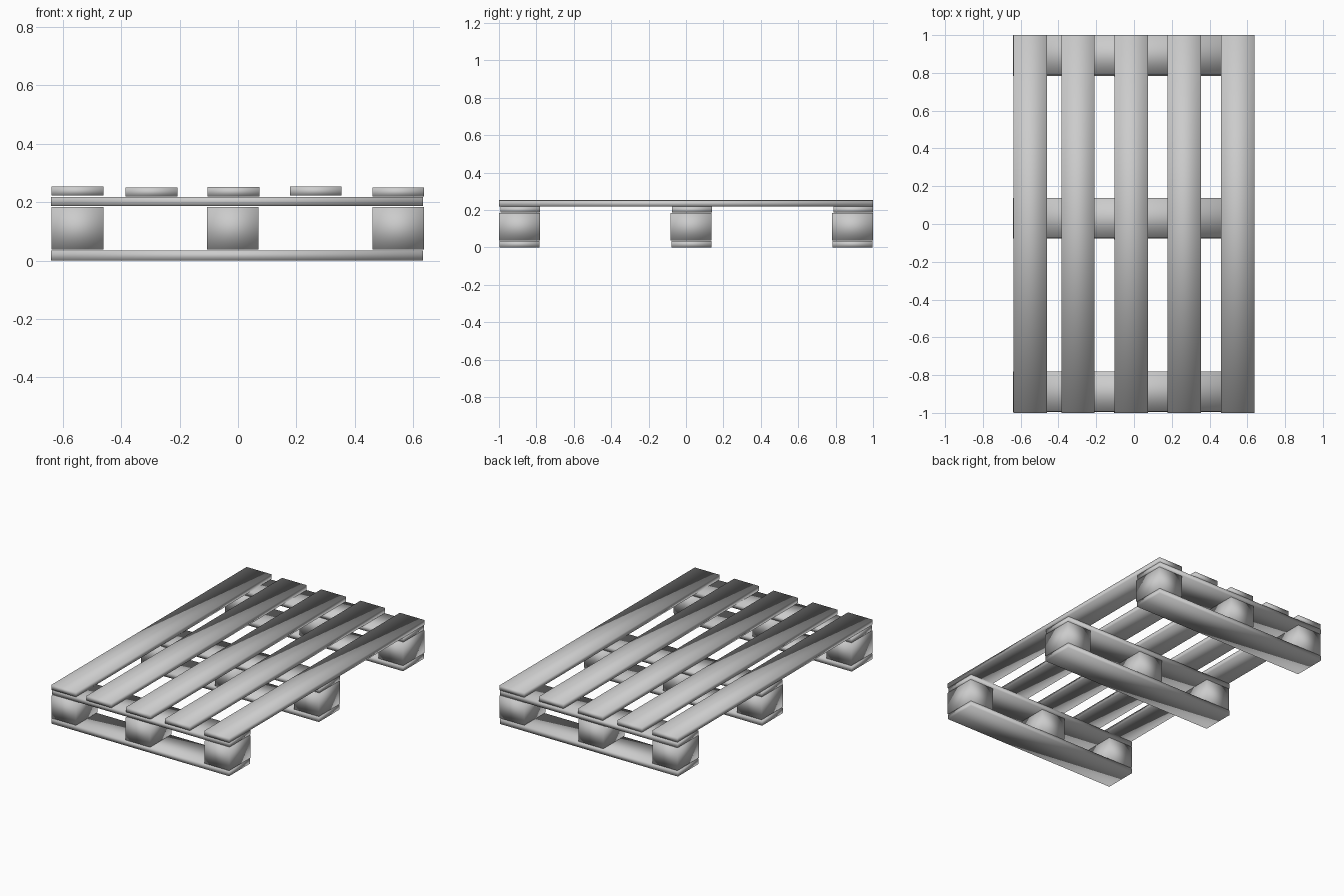
import bpy

if "Cube" in bpy.data.objects:
    bpy.data.objects.remove(bpy.data.objects["Cube"])


def box(name, x, y, z):
    """Smooth-shaded box spanning the given (min, max) ranges."""
    bpy.ops.mesh.primitive_cube_add(
        size=1, location=[(a + b) / 2 for a, b in (x, y, z)])
    ob = bpy.context.object
    ob.name = name
    ob.scale = [b - a for a, b in (x, y, z)]
    bpy.ops.object.transform_apply(location=False, rotation=False, scale=True)
    bpy.ops.object.shade_smooth()
    return ob


BOARD_W = 0.177
ROWS = {"front": -0.996, "middle": -0.078, "back": 0.784}
BLOCKS = {"left": -0.638, "centre": -0.107, "right": 0.46}

for row, y in ROWS.items():
    # Bottom runner and upper cross board
    box(f"{row}_bottom_board", (-0.64, 0.634), (y, y + 0.214), (0.0, 0.034))
    box(f"{row}_cross_board", (-0.64, 0.634), (y + 0.004, y + 0.216), (0.187, 0.218))
    # Spacer blocks
    for side, x in BLOCKS.items():
        box(f"{row}_{side}_block", (x, x + BOARD_W), (y - 0.004, y + 0.215), (0.038, 0.183))

# Deck boards, laid slightly uneven
deck = [(-0.638, 0.222), (-0.385, 0.219), (-0.104, 0.220), (0.178, 0.222), (0.46, 0.219)]
for i, (x, z) in enumerate(deck, 1):
    box(f"deck_board_{i}", (x, x + BOARD_W), (-1.0, 1.0), (z, z + 0.031))
